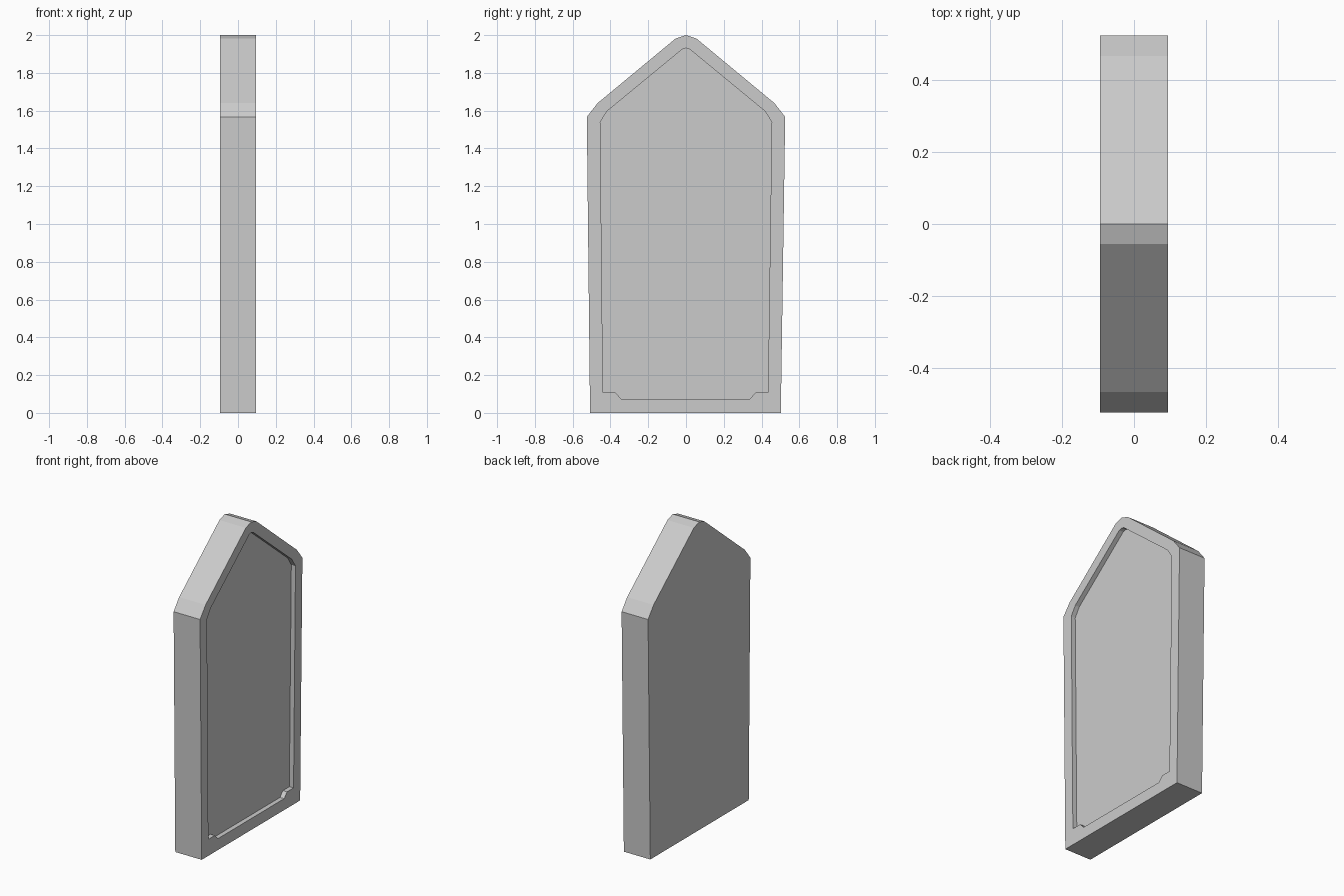
import bpy
import bmesh

default = bpy.data.objects.get("Cube")
if default:
    bpy.data.objects.remove(default, do_unlink=True)

HALF_THICK = 0.095
RECESS = 0.03

# Half outlines as (y, z), from the bottom up to the peak
OUTER = [(0.505, 0), (0.525, 1.567), (0.468, 1.64), (0.055, 1.982), (0, 2)]
INNER = [(0.341, 0.074), (0.37, 0.107), (0.437, 0.107), (0.454, 1.54),
         (0.418, 1.597), (0.02, 1.925), (0, 1.931)]

grey = bpy.data.materials.new("stone grey")
grey.use_nodes = True
colour = (0.6, 0.6, 0.6, 1)
grey.diffuse_color = colour
grey.node_tree.nodes["Principled BSDF"].inputs["Base Color"].default_value = colour


def slab(name, half, x0, x1):
    """Mirror a half outline across y = 0 and extrude it along x."""
    outline = half + [(-y, z) for y, z in reversed(half[:-1])]
    # The foot leans very slightly off centre
    outline = [(y - 0.003 * max(0, 1 - z / 1.5), z) for y, z in outline]
    bm = bmesh.new()
    face = bm.faces.new([bm.verts.new((x0, y, z)) for y, z in outline])
    grown = bmesh.ops.extrude_face_region(bm, geom=[face])["geom"]
    verts = [g for g in grown if isinstance(g, bmesh.types.BMVert)]
    bmesh.ops.translate(bm, verts=verts, vec=(x1 - x0, 0, 0))
    bmesh.ops.recalc_face_normals(bm, faces=bm.faces)
    mesh = bpy.data.meshes.new(name)
    bm.to_mesh(mesh)
    bm.free()
    mesh.materials.append(grey)
    obj = bpy.data.objects.new(name, mesh)
    bpy.context.collection.objects.link(obj)
    return obj


# Pointed slab with a shallow recessed panel on its +x face
body = slab("pointed_slab", OUTER, -HALF_THICK, HALF_THICK)
cutter = slab("panel_cutter", INNER, HALF_THICK - RECESS, HALF_THICK + 0.1)
cutter.hide_render = True

cut = body.modifiers.new("recess", 'BOOLEAN')
cut.operation = 'DIFFERENCE'
cut.solver = 'EXACT'
cut.object = cutter
bpy.context.view_layer.objects.active = body
bpy.ops.object.modifier_apply(modifier=cut.name)
bpy.data.objects.remove(cutter, do_unlink=True)
